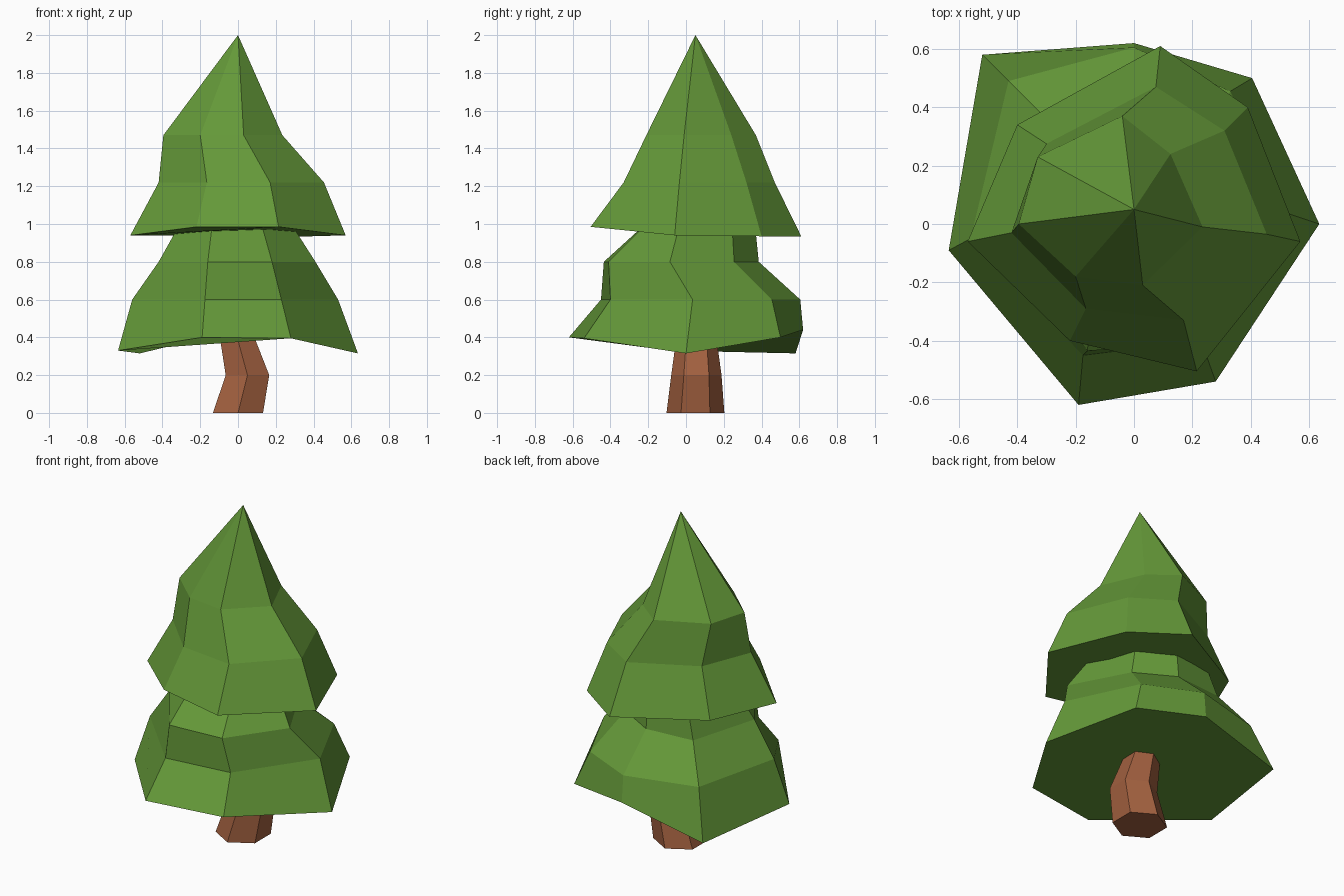
import bpy
import bmesh
from math import cos, sin, tau

default_cube = bpy.data.objects.get("Cube")
if default_cube:
    bpy.data.objects.remove(default_cube, do_unlink=True)


def make_material(name, colour):
    material = bpy.data.materials.new(name)
    material.use_nodes = True
    material.diffuse_color = colour
    shader = next(n for n in material.node_tree.nodes if n.type == "BSDF_PRINCIPLED")
    shader.inputs["Base Color"].default_value = colour
    shader.inputs["Roughness"].default_value = 0.9
    return material


def level(z, *points):
    """Place a horizontal outline at height z."""
    return [(x, y, z) for x, y in points]


def hexagon(x, y, z, radius):
    """Six-sided outline with a corner towards the front."""
    corners = [tau * (i / 6 - 0.25) for i in range(6)]
    return level(z, *[(x + radius * cos(a), y + radius * sin(a)) for a in corners])


def loft(name, rings, material, apex=None):
    """Skin a stack of outlines, closing the top with a cap or a point."""
    mesh = bpy.data.meshes.new(name)
    bm = bmesh.new()
    loops = [[bm.verts.new(point) for point in ring] for ring in rings]
    count = len(loops[0])
    bm.faces.new(loops[0])
    for lower, upper in zip(loops, loops[1:]):
        for i in range(count):
            j = (i + 1) % count
            bm.faces.new((lower[i], lower[j], upper[j], upper[i]))
    if apex:
        tip = bm.verts.new(apex)
        for i in range(count):
            bm.faces.new((loops[-1][i], loops[-1][(i + 1) % count], tip))
    else:
        bm.faces.new(loops[-1])
    bmesh.ops.recalc_face_normals(bm, faces=bm.faces)
    bm.to_mesh(mesh)
    bm.free()
    mesh.materials.append(material)
    tree_part = bpy.data.objects.new(name, mesh)
    bpy.context.collection.objects.link(tree_part)
    return tree_part


leaf_green = make_material("leaf green", (0.127, 0.314, 0.04, 1))
bark_brown = make_material("bark brown", (0.36, 0.117, 0.05, 1))

# Bent trunk
loft("trunk", [
    hexagon(0, 0.05, 0, 0.153),
    hexagon(0.05, 0.055, 0.2, 0.133),
    hexagon(-0.01, 0.055, 0.42, 0.103),
], bark_brown)

# Wide lower foliage, its drooping hem first
lower_hem = [
    (0.635, 0, 0.315), (0.28, -0.54, 0.395), (-0.19, -0.62, 0.4),
    (-0.635, -0.09, 0.33), (-0.52, 0.58, 0.315), (0, 0.62, 0.44),
    (0.405, 0.5, 0.4),
]
loft("lower_foliage", [
    lower_hem,
    level(0.6, (0.53, 0.035), (0.23, -0.4), (-0.175, -0.45), (-0.56, -0.05),
          (-0.43, 0.49), (0, 0.605), (0.33, 0.455)),
    level(0.8, (0.41, -0.085), (0.18, -0.41), (-0.16, -0.435), (-0.42, -0.06),
          (-0.3, 0.36), (0, 0.385), (0.23, 0.255)),
    level(1.05, (0.25, -0.02), (0.11, -0.16), (-0.13, -0.16), (-0.28, 0),
          (-0.22, 0.32), (0, 0.36), (0.18, 0.24)),
], leaf_green)

# Pointed upper foliage
upper_hem = [
    (0.57, -0.06, 0.94), (0.215, -0.505, 0.985), (-0.22, -0.4, 0.985),
    (-0.57, -0.06, 0.94), (-0.4, 0.34, 0.94), (0.09, 0.61, 0.935),
    (0.39, 0.4, 0.935),
]
loft("upper_foliage", [
    upper_hem,
    level(1.22, (0.455, -0.035), (0.17, -0.33), (-0.165, -0.29), (-0.42, -0.03),
          (-0.3, 0.275), (0.075, 0.47), (0.31, 0.32)),
    level(1.47, (0.235, -0.01), (0.03, -0.21), (-0.2, -0.18), (-0.395, 0),
          (-0.33, 0.23), (-0.04, 0.37), (0.125, 0.24)),
], leaf_green, apex=(0, 0.05, 2))
